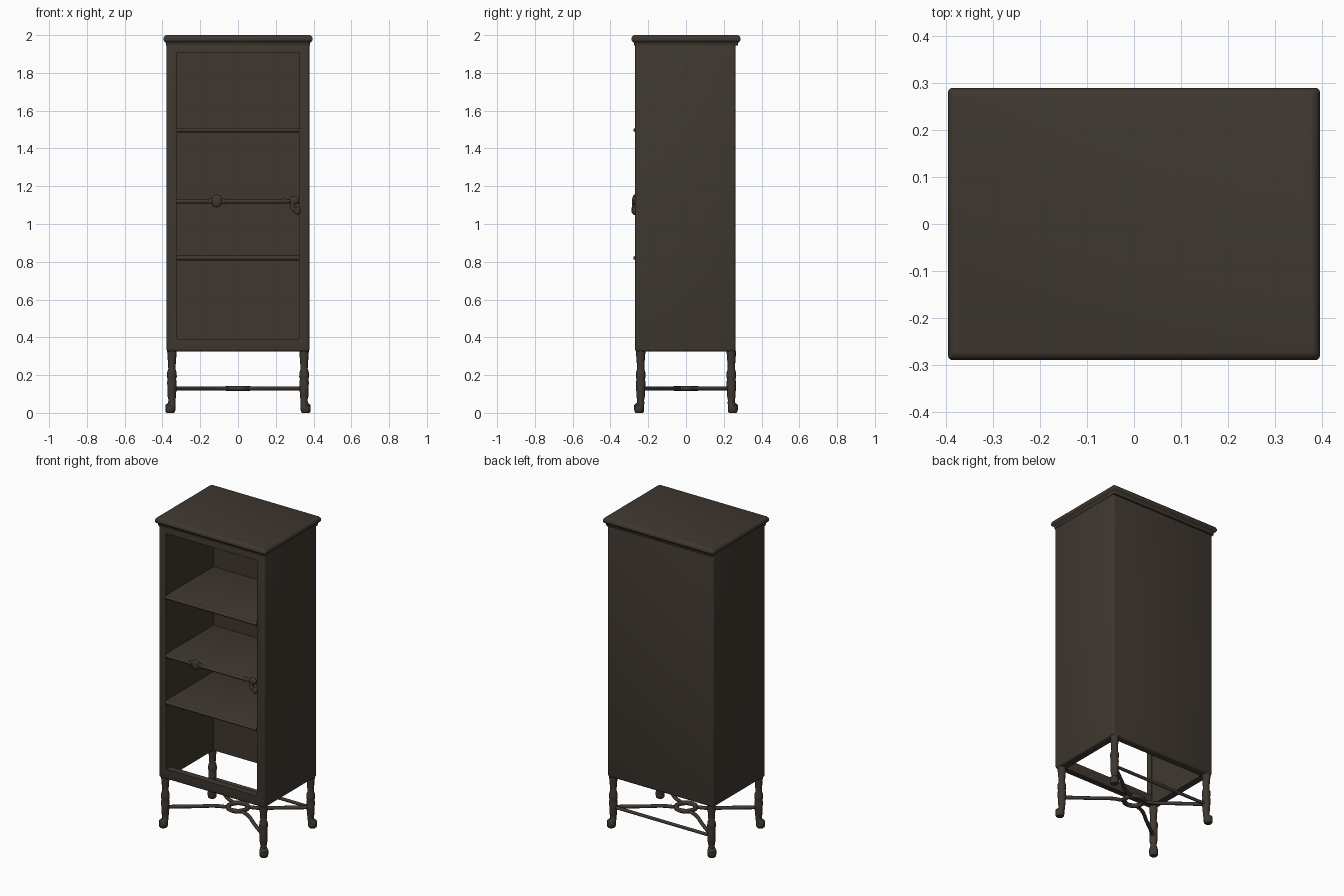
import bpy, bmesh, math
from mathutils import Vector

cube = bpy.data.objects.get("Cube")
if cube:
    bpy.data.objects.remove(cube, do_unlink=True)

wood = bpy.data.materials.new("dark brown")
wood.use_nodes = True
colour = (0.05, 0.039, 0.03, 1)
wood.diffuse_color = colour
wood.node_tree.nodes["Principled BSDF"].inputs["Base Color"].default_value = colour


def activate(ob):
    bpy.ops.object.select_all(action='DESELECT')
    ob.select_set(True)
    bpy.context.view_layer.objects.active = ob


def finish(name, bm, smooth=True):
    bmesh.ops.recalc_face_normals(bm, faces=bm.faces)
    me = bpy.data.meshes.new(name)
    bm.to_mesh(me)
    bm.free()
    me.materials.append(wood)
    ob = bpy.data.objects.new(name, me)
    bpy.context.collection.objects.link(ob)
    activate(ob)
    if smooth:
        bpy.ops.object.shade_smooth_by_angle(angle=math.radians(40))
    return ob


def box(name, lo, hi, bevel=0.0):
    bm = bmesh.new()
    bmesh.ops.create_cube(bm, size=1)
    lo, hi = Vector(lo), Vector(hi)
    for v in bm.verts:
        v.co = (lo + hi) / 2 + v.co * (hi - lo)
    if bevel:
        bmesh.ops.bevel(bm, geom=bm.edges[:], offset=bevel, segments=3,
                        profile=0.5, affect='EDGES')
    return finish(name, bm)


def loft(name, rings):
    """Skin a list of closed rings and cap both ends."""
    bm = bmesh.new()
    rows = [[bm.verts.new(p) for p in ring] for ring in rings]
    n = len(rows[0])
    for a, b in zip(rows, rows[1:]):
        for i in range(n):
            bm.faces.new((a[i], a[(i + 1) % n], b[(i + 1) % n], b[i]))
    bm.faces.new(rows[0][::-1])
    bm.faces.new(rows[-1])
    return finish(name, bm)


def tube(name, points, radius):
    cu = bpy.data.curves.new(name, 'CURVE')
    cu.dimensions = '3D'
    cu.bevel_depth = radius
    cu.bevel_resolution = 3
    cu.use_fill_caps = True
    sp = cu.splines.new('BEZIER')
    sp.bezier_points.add(len(points) - 1)
    for bp, p in zip(sp.bezier_points, points):
        bp.co = p
        bp.handle_left_type = bp.handle_right_type = 'AUTO'
    cu.materials.append(wood)
    ob = bpy.data.objects.new(name, cu)
    bpy.context.collection.objects.link(ob)
    activate(ob)
    bpy.ops.object.convert(target='MESH')
    bpy.ops.object.shade_smooth_by_angle(angle=math.radians(40))


def ball(name, centre, size):
    bm = bmesh.new()
    bmesh.ops.create_uvsphere(bm, u_segments=16, v_segments=10, radius=1)
    for v in bm.verts:
        v.co = Vector(centre) + v.co * Vector(size)
    finish(name, bm)


# Carcass: rounded case, hollowed through the floor and the front
body = box("cabinet_body", (-0.378, -0.27, 0.325), (0.378, 0.262, 1.96), 0.012)
cutters = [box("cavity_cutter", (-0.328, -0.225, 0.2), (0.328, 0.217, 1.92)),
           box("front_cutter", (-0.324, -0.4, 0.39), (0.324, -0.2, 1.908))]
for cutter in cutters:
    mod = body.modifiers.new("hollow", 'BOOLEAN')
    mod.object = cutter
    mod.operation = 'DIFFERENCE'
    mod.solver = 'EXACT'
    activate(body)
    bpy.ops.object.modifier_apply(modifier=mod.name)
    bpy.data.objects.remove(cutter, do_unlink=True)
bpy.ops.object.shade_smooth_by_angle(angle=math.radians(40))


# Cornice: cove under a rounded top slab
def rounded_rect(hx, hy, z, r=0.008):
    ring = []
    for k, (sx, sy) in enumerate([(1, 1), (-1, 1), (-1, -1), (1, -1)]):
        for s in range(4):
            a = math.radians(90 * k + 30 * s)
            ring.append((sx * (hx - r) + r * math.cos(a),
                         sy * (hy - r) + r * math.sin(a), z))
    return ring


cornice = [(0.015, 1.945), (0.014, 1.955), (0.01, 1.964), (0.003, 1.968),
           (0, 1.974), (0, 1.982), (0.004, 1.992), (0.01, 1.998), (0.016, 2.0)]
loft("cornice_top", [rounded_rect(0.395 - d, 0.289 - d, z) for d, z in cornice])

# Shelves with rounded front edges
for name, z in (("upper", 1.497), ("middle", 1.12), ("lower", 0.82)):
    box(name + "_shelf", (-0.33, -0.268, z - 0.012), (0.33, 0.222, z + 0.012), 0.005)
    tube(name + "_shelf_edge", [(-0.325, -0.268, z), (0.325, -0.268, z)], 0.011)

# Latch fittings on the middle bar
ball("bar_boss", (-0.112, -0.272, 1.122), (0.03, 0.013, 0.034))
for side in (-1, 1):
    ball("bar_boss_collar", (-0.112 + side * 0.032, -0.271, 1.122), (0.016, 0.01, 0.017))
ball("latch_collar", (0.24, -0.271, 1.122), (0.016, 0.01, 0.015))
ball("latch_head", (0.298, -0.273, 1.125), (0.026, 0.013, 0.022))
tube("latch_handle", [(0.29, -0.272, 1.12), (0.29, -0.276, 1.085),
                      (0.312, -0.276, 1.064)], 0.012)
ball("latch_tip", (0.314, -0.274, 1.07), (0.016, 0.012, 0.022))

# Turned legs with outward feet
leg_profile = [(0.019, 0), (0.025, 0.006), (0.027, 0.025), (0.026, 0.042),
               (0.02, 0.054), (0.018, 0.068), (0.022, 0.085), (0.024, 0.13),
               (0.025, 0.165), (0.022, 0.178), (0.026, 0.19), (0.025, 0.215),
               (0.019, 0.232), (0.021, 0.27), (0.024, 0.305), (0.025, 0.33)]
LX, LY, SZ = 0.35, 0.24, 0.13
for sx, xn in ((1, "left"), (-1, "right")):
    for sy, yn in ((1, "back"), (-1, "front")):
        rings = []
        for r, z in leg_profile:
            lean = 0.008 if z < 0.05 else 0
            rings.append([(sx * (LX + lean) + r * math.cos(t * math.tau / 16),
                           sy * (LY + lean) + r * math.sin(t * math.tau / 16), z)
                          for t in range(16)])
        loft(f"{yn}_{xn}_leg", rings)
        # Curved stretcher arm from the leg to the centre ring
        tube(f"{yn}_{xn}_stretcher",
             [(sx * LX, sy * LY, SZ), (sx * 0.2, sy * 0.128, SZ),
              (sx * 0.115, sy * 0.062, SZ), (sx * 0.058, sy * 0.038, SZ)], 0.011)

# Centre ring and straight back stretcher
bpy.ops.mesh.primitive_torus_add(location=(0, 0, SZ), major_radius=0.058,
                                 minor_radius=0.014, major_segments=32, minor_segments=10)
ring = bpy.context.object
ring.name = "stretcher_ring"
ring.data.materials.append(wood)
bpy.ops.object.shade_smooth_by_angle(angle=math.radians(40))
tube("back_stretcher", [(-LX, LY, SZ), (LX, LY, SZ)], 0.01)
